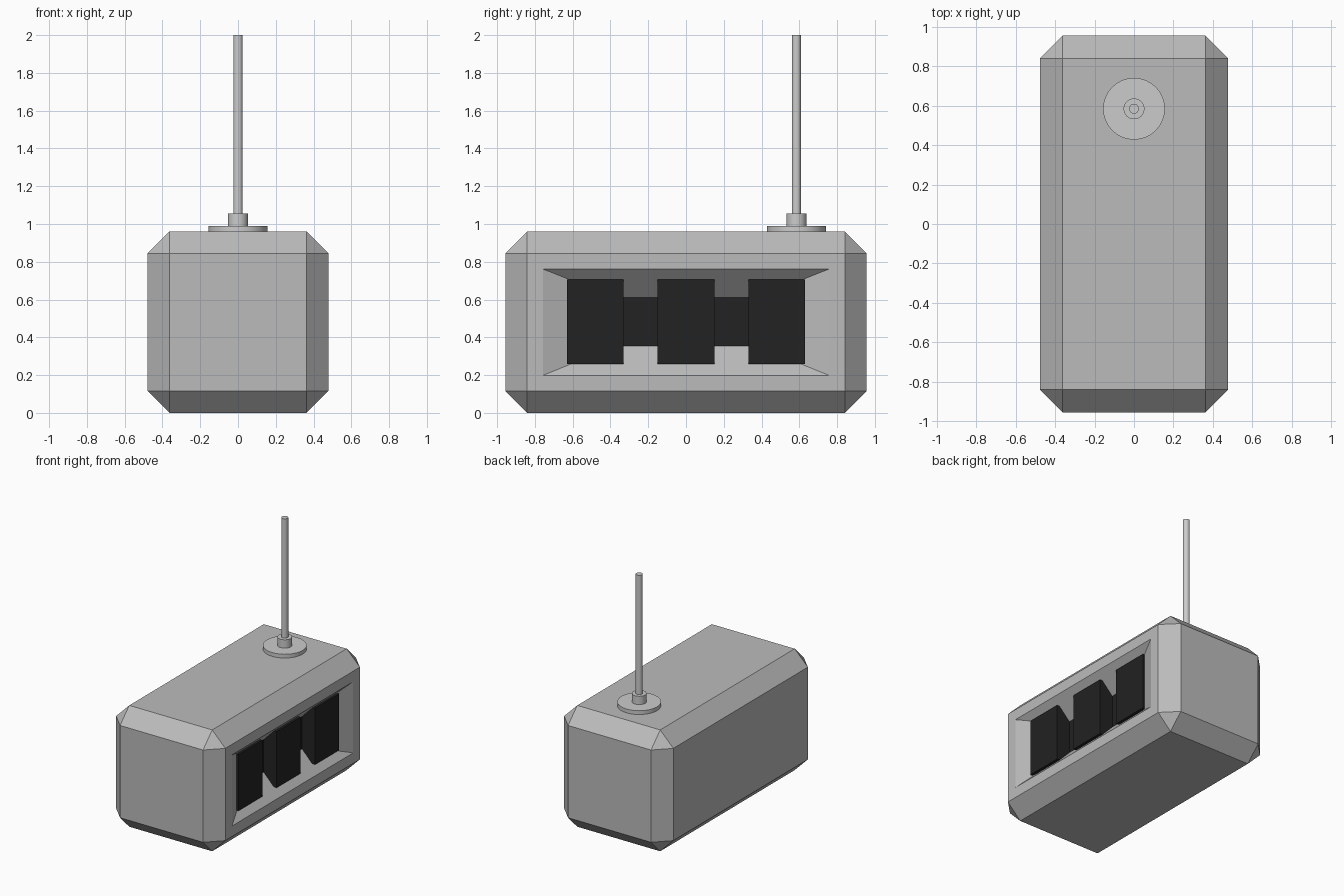
import bpy, bmesh
from mathutils import Vector

if "Cube" in bpy.data.objects:
    bpy.data.objects.remove(bpy.data.objects["Cube"])

black = bpy.data.materials.new("black")
black.diffuse_color = (0.016, 0.016, 0.016, 1)
black.use_nodes = True
black.node_tree.nodes["Principled BSDF"].inputs["Base Color"].default_value = black.diffuse_color
grey = bpy.data.materials.new("grey")
grey.diffuse_color = (0.5, 0.5, 0.5, 1)
grey.use_nodes = True
grey.node_tree.nodes["Principled BSDF"].inputs["Base Color"].default_value = grey.diffuse_color


def add_box(bm, lo, hi):
    """Axis-aligned box between two corners."""
    lo, hi = Vector(lo), Vector(hi)
    verts = bmesh.ops.create_cube(bm, size=1)["verts"]
    for v in verts:
        v.co = Vector(a * b for a, b in zip(v.co, hi - lo)) + (lo + hi) / 2


def finish(bm, name, materials=()):
    bmesh.ops.recalc_face_normals(bm, faces=bm.faces[:])
    mesh = bpy.data.meshes.new(name)
    bm.to_mesh(mesh)
    bm.free()
    for m in materials:
        mesh.materials.append(m)
    obj = bpy.data.objects.new(name, mesh)
    bpy.context.collection.objects.link(obj)
    return obj


# Chamfered housing
bm = bmesh.new()
add_box(bm, (-0.478, -0.956, 0), (0.478, 0.956, 0.96))
bmesh.ops.bevel(bm, geom=bm.edges[:], offset=0.115, segments=1,
                affect='EDGES', profile=0.5)

# Tapered recess in the right side, with a dark back wall
bm.normal_update()
side = max(bm.faces, key=lambda f: f.calc_center_median().x)
bmesh.ops.inset_individual(bm, faces=[side], thickness=0.118)
walls = bmesh.ops.inset_individual(bm, faces=[side], thickness=0.01)
DEPTH, SCALE = 0.148, 0.52
# the back wall is the opening shrunk about its centre and pushed inward
opening = sorted(walls["faces"], key=lambda f: f.calc_area())
ys, zs = 0.723, 0.247
for v in side.verts:
    v.co.x -= DEPTH
    v.co.y = (1 if v.co.y > 0 else -1) * ys * SCALE
    v.co.z = 0.482 + (1 if v.co.z > 0.482 else -1) * zs * SCALE
side.material_index = 1
finish(bm, "housing", (grey, black))

# Three dark blocks standing in the recess
for i, y in enumerate((-0.48, 0, 0.48)):
    bm = bmesh.new()
    add_box(bm, (0.325, y - 0.15, 0.26), (0.444, y + 0.15, 0.706))
    finish(bm, f"window_block_{i + 1}", (black,))

# Antenna: base disc, collar and rod
for name, radius, z0, z1 in (("antenna_base", 0.157, 0.95, 0.99),
                             ("antenna_collar", 0.053, 0.98, 1.056),
                             ("antenna_rod", 0.025, 1.04, 2.0)):
    bpy.ops.mesh.primitive_cylinder_add(vertices=32, radius=radius, depth=z1 - z0,
                                        location=(0, 0.585, (z0 + z1) / 2))
    bpy.context.object.name = name
    bpy.ops.object.shade_smooth_by_angle()
